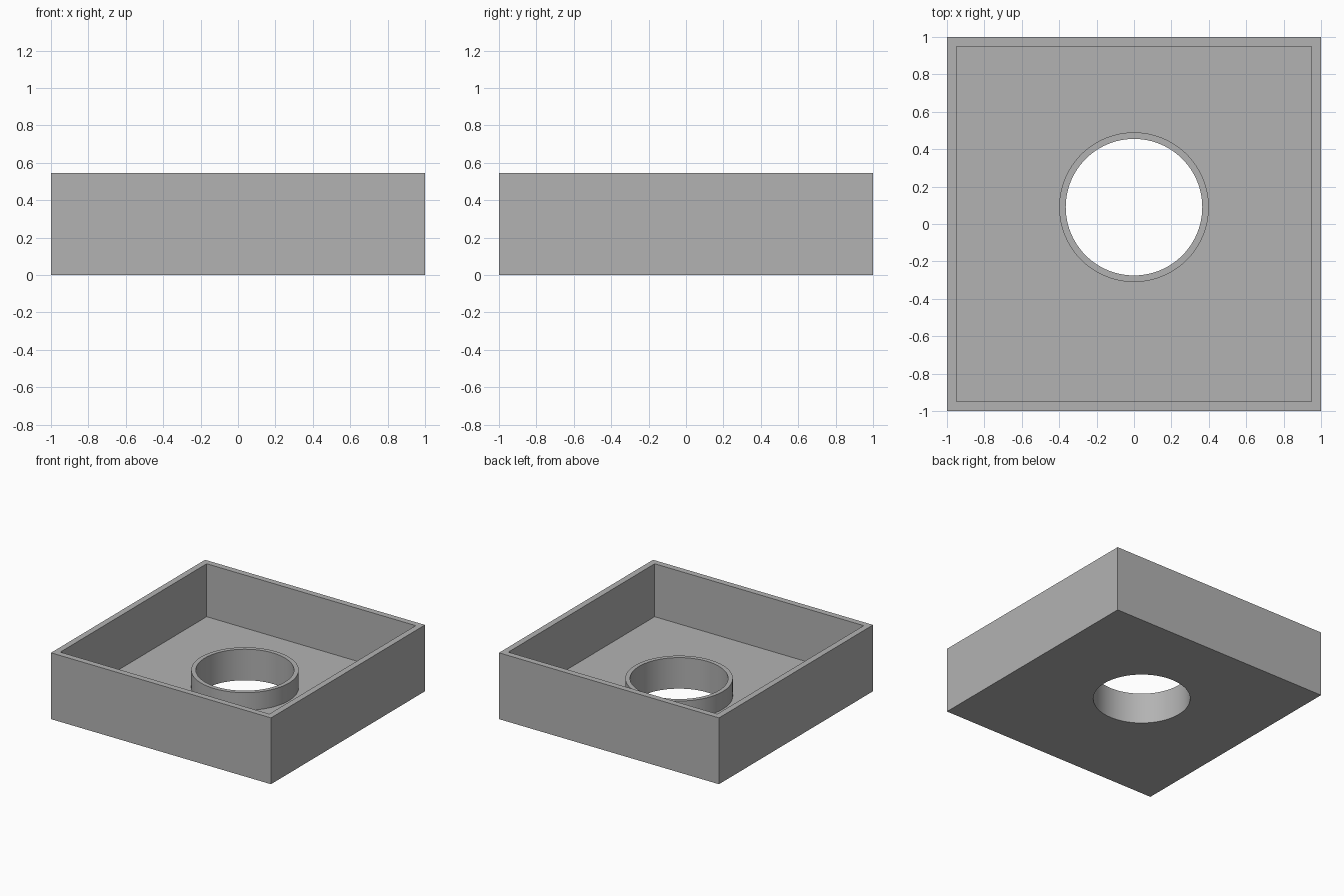
import bpy
import math

if "Cube" in bpy.data.objects:
    bpy.data.objects.remove(bpy.data.objects["Cube"], do_unlink=True)

HEIGHT, WALL, FLOOR = 0.545, 0.05, 0.11
COLLAR_TOP, HOLE_Y = 0.255, 0.09
OUTER_R, INNER_R = 0.4, 0.365

grey = bpy.data.materials.new("plain grey")
grey.use_nodes = True
colour = (0.45, 0.45, 0.45, 1)
grey.diffuse_color = colour
grey.node_tree.nodes["Principled BSDF"].inputs["Base Color"].default_value = colour


def finish(name):
    obj = bpy.context.object
    obj.name = name
    obj.data.materials.append(grey)
    return obj


def box(name, side, z0, z1):
    bpy.ops.mesh.primitive_cube_add(size=1, location=(0, 0, (z0 + z1) / 2))
    bpy.context.object.scale = (side, side, z1 - z0)
    bpy.ops.object.transform_apply(location=True, scale=True)
    return finish(name)


def cylinder(name, radius, z0, z1):
    bpy.ops.mesh.primitive_cylinder_add(
        vertices=96, radius=radius, depth=z1 - z0, location=(0, HOLE_Y, (z0 + z1) / 2))
    return finish(name)


def combine(target, tool, operation):
    mod = target.modifiers.new(tool.name, "BOOLEAN")
    mod.operation, mod.solver, mod.object = operation, "EXACT", tool
    bpy.context.view_layer.objects.active = target
    bpy.ops.object.modifier_apply(modifier=mod.name)
    bpy.data.objects.remove(tool, do_unlink=True)


# Open square tray
tray = box("tray", 2, 0, HEIGHT)
combine(tray, box("cavity", 2 - 2 * WALL, FLOOR, 1), "DIFFERENCE")

# Raised collar around a through hole
combine(tray, cylinder("collar", OUTER_R, FLOOR / 2, COLLAR_TOP), "UNION")
combine(tray, cylinder("hole", INNER_R, -1, 1), "DIFFERENCE")

# Smooth round walls, crisp edges
bpy.ops.object.select_all(action="DESELECT")
tray.select_set(True)
bpy.context.view_layer.objects.active = tray
bpy.ops.object.shade_smooth_by_angle(angle=math.radians(30))
